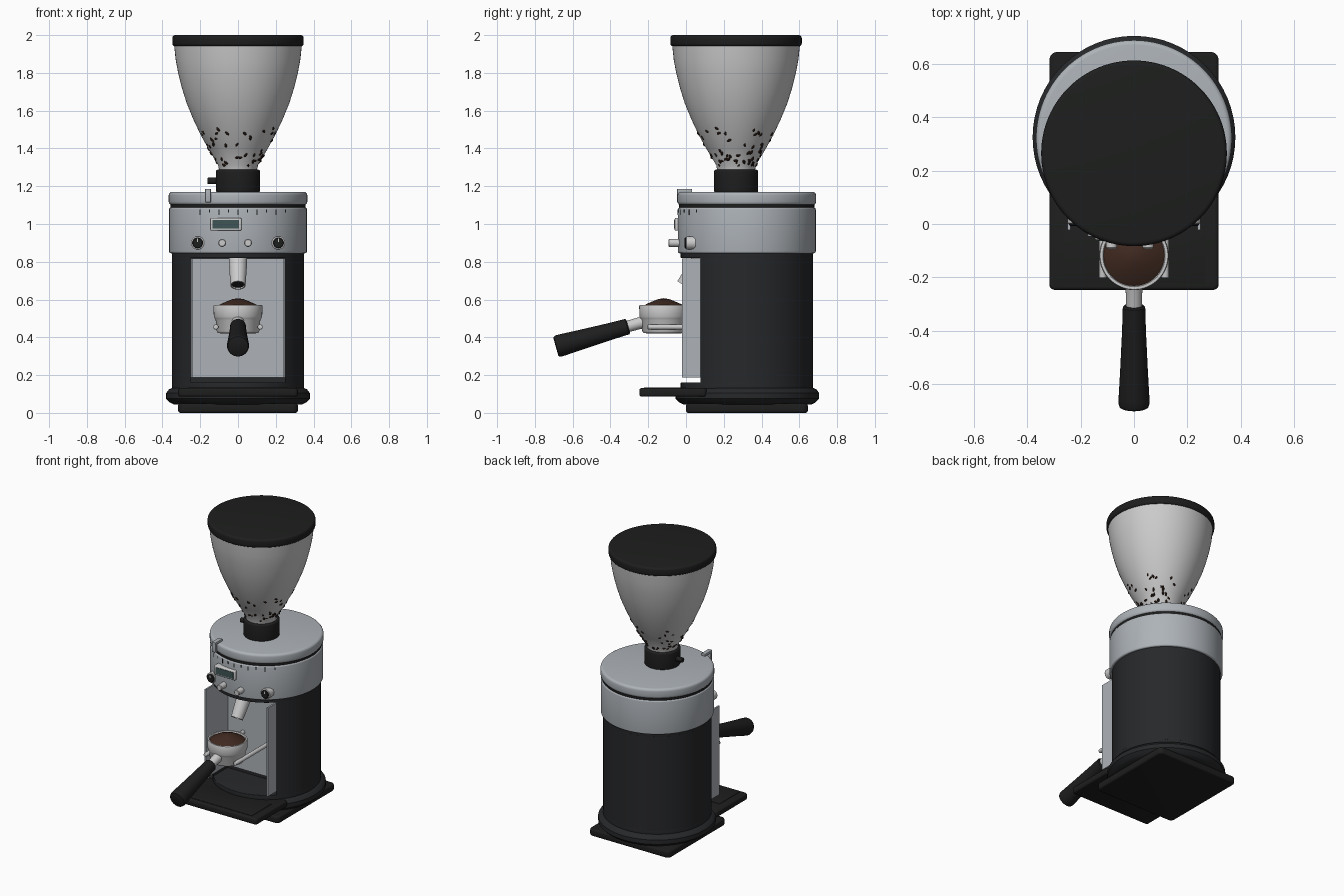
import bpy, bmesh, math, random
from mathutils import Vector, Matrix

if "Cube" in bpy.data.objects:
    bpy.data.objects.remove(bpy.data.objects["Cube"])

random.seed(4)
CY = 0.322    # axis of the body in y
HY = 0.265    # axis of the hopper in y


def mat(name, c):
    m = bpy.data.materials.new(name)
    m.diffuse_color = (*c, 1)
    m.use_nodes = True
    m.node_tree.nodes["Principled BSDF"].inputs["Base Color"].default_value = m.diffuse_color
    return m


BLACK = mat("black_plastic", (0.012, 0.013, 0.012))
DARK = mat("dark_enamel", (0.02, 0.021, 0.023))
SILVER = mat("silver_metal", (0.42, 0.45, 0.48))
GLASS = mat("clear_hopper", (0.78, 0.78, 0.8))
STEEL = mat("steel", (0.62, 0.62, 0.62))
COFFEE = mat("ground_coffee", (0.05, 0.022, 0.014))
BEAN = mat("roasted_bean", (0.03, 0.015, 0.01))
SCREEN = mat("screen_glass", (0.05, 0.09, 0.09))


def finish(bm, name, m, smooth=True):
    bmesh.ops.recalc_face_normals(bm, faces=bm.faces)
    me = bpy.data.meshes.new(name)
    bm.to_mesh(me)
    bm.free()
    ob = bpy.data.objects.new(name, me)
    bpy.context.collection.objects.link(ob)
    me.materials.append(m)
    if smooth:
        bpy.ops.object.select_all(action='DESELECT')
        bpy.context.view_layer.objects.active = ob
        ob.select_set(True)
        bpy.ops.object.shade_smooth_by_angle(angle=math.radians(35))
    return ob


def lathe(name, pts, loc, m, axis=(0, 0, 1), n=64):
    """Revolve (radius, height) points about an axis through loc; ends are closed."""
    rot = Vector((0, 0, 1)).rotation_difference(Vector(axis)).to_matrix()
    bm = bmesh.new()
    rings = []
    for r, z in pts:
        k = 1 if r == 0 else n
        rings.append([bm.verts.new(rot @ Vector((r * math.cos(2 * math.pi * i / n),
                      r * math.sin(2 * math.pi * i / n), z)) + Vector(loc)) for i in range(k)])
    for a, b in zip(rings, rings[1:]):
        for i in range(n):
            j = (i + 1) % n
            q = [a[i % len(a)], a[j % len(a)], b[j % len(b)], b[i % len(b)]]
            bm.faces.new(list(dict.fromkeys(q)))
    for ring in (rings[0], rings[-1]):
        if len(ring) > 1:
            bm.faces.new(ring)
    return finish(bm, name, m)


def drum(r, z0, z1, b=0.012):
    """Profile of a solid disc with rounded edges."""
    k = [(math.sin(math.radians(t)), math.cos(math.radians(t))) for t in (0, 22, 45, 68, 90)]
    return ([(r - b + b * s, z0 + b - b * c) for s, c in k] +
            [(r - b + b * s, z1 - b + b * c) for s, c in reversed(k)])


def box(name, x, y, z, m, bevel=0.0, vertical=0.0, turn=0.0):
    """Box from three (min, max) ranges, turned about its own z axis."""
    bm = bmesh.new()
    bmesh.ops.create_cube(bm, size=1)
    bmesh.ops.scale(bm, vec=(x[1] - x[0], y[1] - y[0], z[1] - z[0]), verts=bm.verts)
    if vertical:
        ed = [e for e in bm.edges if abs(e.verts[0].co.z - e.verts[1].co.z) > 1e-4]
        bmesh.ops.bevel(bm, geom=ed, offset=vertical, segments=5, profile=0.5, affect='EDGES')
    if bevel:
        ed = [e for e in bm.edges if e.calc_face_angle(0) > 0.6]
        bmesh.ops.bevel(bm, geom=ed, offset=bevel, segments=3, profile=0.5, affect='EDGES')
    mx = Matrix.Translation((sum(x) / 2, sum(y) / 2, sum(z) / 2)) @ Matrix.Rotation(turn, 4, 'Z')
    bmesh.ops.transform(bm, matrix=mx, verts=bm.verts)
    return finish(bm, name, m)


def prism(name, outline, z0, z1, m):
    bm = bmesh.new()
    f = bm.faces.new([bm.verts.new((x, y, z0)) for x, y in outline])
    ext = bmesh.ops.extrude_face_region(bm, geom=[f])
    top = [v for v in ext['geom'] if isinstance(v, bmesh.types.BMVert)]
    bmesh.ops.translate(bm, vec=(0, 0, z1 - z0), verts=top)
    return finish(bm, name, m)


# Foot plate, front tray with mat, base ring
box("foot_plate", (-0.317, 0.317), (0.0, 0.645), (0.0, 0.05), BLACK, 0.012, 0.03)
box("front_tray", (-0.317, 0.317), (-0.247, 0.11), (0.086, 0.131), BLACK, 0.012, 0.02)
box("tray_mat", (-0.265, 0.265), (-0.222, 0.0), (0.125, 0.134), BLACK, 0.002)
lathe("base_ring", [(0.34, 0.045), (0.36, 0.055), (0.38, 0.075), (0.38, 0.105),
                    (0.365, 0.125), (0.35, 0.131)], (0, CY + 0.003, 0), DARK)

# Body: cylinder wall with a rectangular recess at the front, discs below and above
a0 = -math.pi / 2 + math.asin(0.25 / 0.35)
span = 2 * math.pi - 2 * math.asin(0.25 / 0.35)
arc = [(0.35 * math.cos(a0 + span * i / 56), CY + 0.35 * math.sin(a0 + span * i / 56)) for i in range(57)]
prism("body_shell", arc + [(-0.25, 0.24), (0.25, 0.24)], 0.155, 0.825, DARK)
lathe("body_floor", drum(0.35, 0.12, 0.162, 0.004), (0, CY, 0), DARK)
lathe("body_top_disc", drum(0.35, 0.82, 0.855, 0.003), (0, CY, 0), DARK)

# Silver lining of the recess: one U-shaped sheet
prism("recess_lining", [(-0.25, -0.022), (-0.25, 0.239), (0.25, 0.239), (0.25, -0.022),
                        (0.238, -0.022), (0.238, 0.227), (-0.238, 0.227), (-0.238, -0.022)],
      0.188, 0.818, SILVER)

# Head: housing, dark gap, cap
lathe("head_housing", drum(0.365, 0.845, 1.087, 0.01), (0, CY, 0), SILVER, n=96)
lathe("head_gap", drum(0.358, 1.08, 1.106, 0.002), (0, CY, 0), BLACK)
lathe("head_cap", drum(0.367, 1.1, 1.17, 0.018), (0, CY, 0), SILVER, n=96)

# Adjustment scale ticks around the front of the head
for i in range(10):
    x = -0.2 + 0.05 * i
    t = math.asin(x / 0.365)
    y = CY - 0.365 * math.cos(t)
    h = 0.03 if i % 2 == 0 else 0.018
    box("scale_tick", (x - 0.003, x + 0.003), (y - 0.002, y + 0.004), (1.078 - h, 1.078), BLACK, turn=t)

# Adjustment pointer hooked over the cap
box("pointer_front", (-0.174, -0.144), (-0.047, -0.03), (1.115, 1.186), SILVER, 0.003)
box("pointer_top", (-0.174, -0.144), (-0.047, 0.033), (1.168, 1.186), SILVER, 0.003)

# Display
box("display_frame", (-0.147, 0.018), (-0.06, 0.02), (0.965, 1.032), STEEL, 0.006)
box("display_screen", (-0.134, 0.005), (-0.063, -0.04), (0.976, 1.021), SCREEN)

# Knobs and push buttons
for s in (-1, 1):
    p = (s * 0.214, 0.0, 0.9)
    lathe("knob_ring", [(0.035, -0.05), (0.035, -0.003), (0.03, 0.0)], p, STEEL, (0, -1, 0), 32)
    lathe("knob_face", [(0.029, -0.01), (0.029, 0.004), (0.025, 0.007)], p, BLACK, (0, -1, 0), 32)
    box("knob_mark", (p[0] - 0.003, p[0] + 0.003), (-0.009, 0), (0.905, 0.922), STEEL)
for x in (-0.084, 0.053):
    lathe("push_button", [(0.021, -0.08), (0.021, -0.004), (0.017, 0.0)], (x, -0.093, 0.9), STEEL, (0, -1, 0), 24)

# Slanted outlet spout with dark mouth
d = Vector((0, -0.56, -0.83)).normalized()
tip = Vector((0, -0.012, 0.675))
lathe("spout", [(0.05, -0.21), (0.047, -0.12), (0.04, 0.0), (0.034, 0.0), (0.034, -0.012)], tip, STEEL, d, 32)
lathe("spout_mouth", [(0.034, -0.014), (0.034, -0.008)], tip, BLACK, d, 32)

# Filter holder fork
for s in (-1, 1):
    x = s * 0.117
    lathe("fork_prong", drum(0.014, 0, 0.44, 0.005), (x, -0.203, 0.455), STEEL, (0, 1, 0), 16)

# Filter holder: cup, coffee mound, neck and handle
PY = -0.118
lathe("filter_cup", [(0.085, 0.42), (0.108, 0.424), (0.114, 0.435), (0.118, 0.49), (0.124, 0.5), (0.128, 0.51),
                     (0.13, 0.565), (0.127, 0.572), (0.117, 0.572), (0.114, 0.565), (0.112, 0.54)],
      (0, PY, 0), STEEL)
lathe("coffee_mound", [(0.114, 0.545), (0.114, 0.562), (0.09, 0.577), (0.06, 0.59), (0.03, 0.602), (0, 0.607)],
      (0, PY, 0), COFFEE)
start = Vector((0, -0.31, 0.457))
ax = (Vector((0, -0.69, 0.35)) - start).normalized()
lathe("handle_neck", [(0.036, -0.11), (0.031, -0.06), (0.03, 0.02)], start, STEEL, ax, 32)
lathe("handle_grip", [(0.036, -0.004), (0.042, 0.002), (0.045, 0.1), (0.052, 0.25), (0.058, 0.36),
                      (0.058, 0.378), (0.054, 0.39), (0.047, 0.394)], start, BLACK, ax, 32)

# Hopper: collar, side pin, funnel, lid
lathe("hopper_collar", drum(0.117, 1.165, 1.288, 0.012), (0, HY, 0), BLACK)
lathe("collar_pin", drum(0.017, 0.08, 0.162, 0.004), (0, HY, 1.228), BLACK, (-1, 0, 0), 20)
prof = [(0.1, 1.28), (0.104, 1.31), (0.158, 1.4), (0.197, 1.47), (0.237, 1.555), (0.272, 1.64), (0.297, 1.72),
        (0.317, 1.8), (0.33, 1.87), (0.338, 1.945)]
lathe("hopper_funnel", prof, (0, HY, 0), GLASS, n=96)
lathe("hopper_lid", drum(0.348, 1.94, 2.0, 0.016), (0, HY, 0), BLACK, n=96)


def funnel_radius(z):
    for (r0, z0), (r1, z1) in zip(prof, prof[1:]):
        if z <= z1:
            return r0 + (r1 - r0) * (z - z0) / (z1 - z0)


# Beans pressed against the funnel wall, thinning out upward
bm = bmesh.new()
for i in range(90):
    z = 1.31 + 0.2 * random.random() ** 1.5
    a = random.uniform(0, 2 * math.pi)
    r = funnel_radius(z) - random.uniform(0.0, 0.005)
    mx = (Matrix.Translation((r * math.cos(a), HY + r * math.sin(a), z)) @ Matrix.Rotation(a, 4, 'Z')
          @ Matrix.Rotation(0.5, 4, 'Y') @ Matrix.Rotation(random.uniform(0, 3.1), 4, 'X')
          @ Matrix.Diagonal((0.008, 0.008, 0.013, 1)))
    bmesh.ops.create_uvsphere(bm, u_segments=8, v_segments=6, radius=1, matrix=mx)
finish(bm, "coffee_beans", BEAN)
